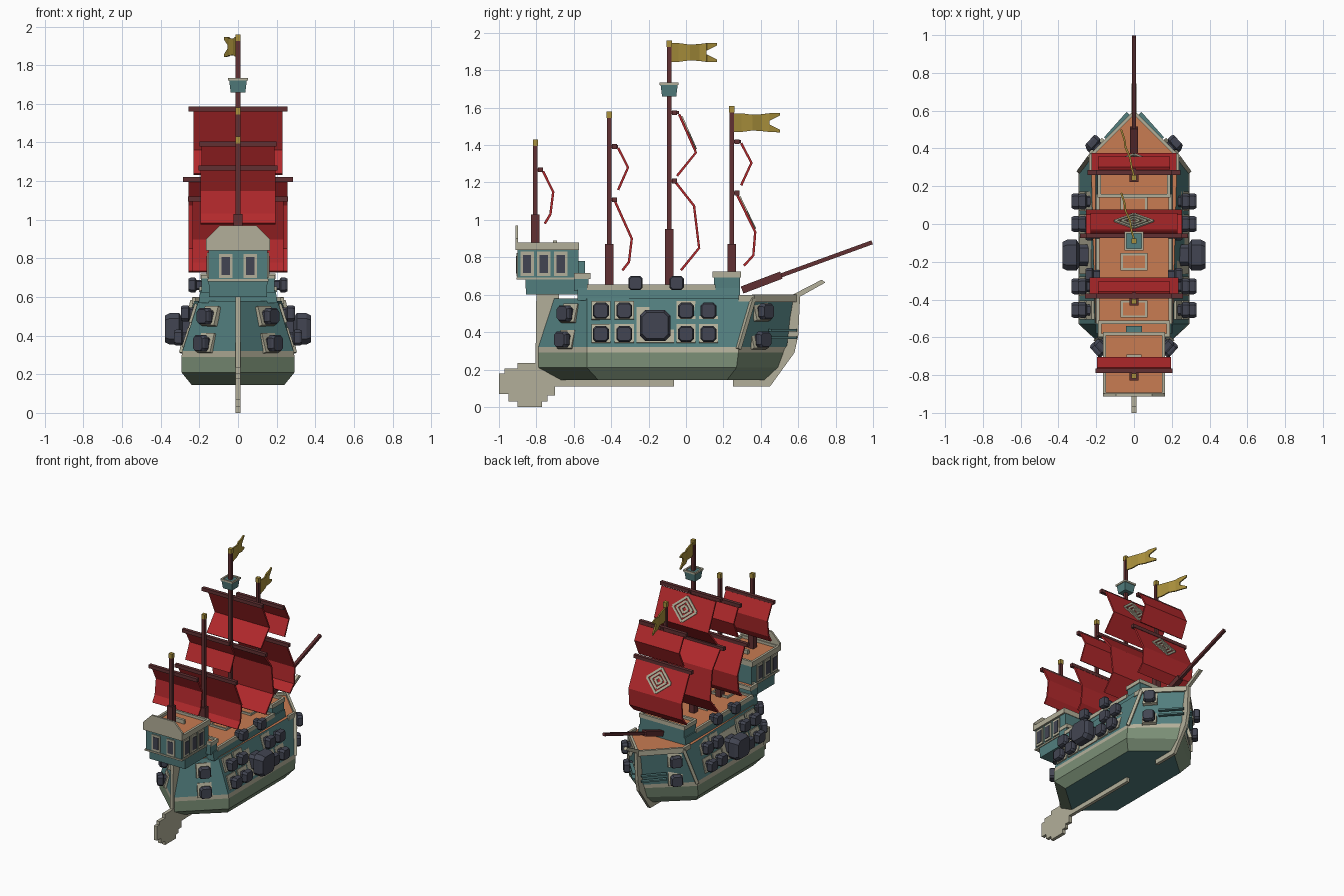
import bpy, bmesh, math
from mathutils import Vector, Matrix

default_cube = bpy.data.objects.get("Cube")
if default_cube:
    bpy.data.objects.remove(default_cube, do_unlink=True)


def make_material(name, red, green, blue):
    material = bpy.data.materials.new(name)
    material.use_nodes = True
    material.diffuse_color = (red, green, blue, 1)
    material.node_tree.nodes["Principled BSDF"].inputs["Base Color"].default_value = (red, green, blue, 1)
    return material


TEAL = make_material("teal_paint", .085, .21, .21)
BEIGE = make_material("beige_trim", .45, .43, .32)
GREEN = make_material("green_hull", .2, .28, .185)
ORANGE = make_material("orange_deck", .58, .2, .085)
RED = make_material("red_sailcloth", .45, .022, .025)
WOOD = make_material("dark_wood", .12, .03, .032)
GOLD = make_material("gold_cloth", .4, .28, .045)
IRON = make_material("dark_iron", .055, .06, .085)


def add_mesh(name, verts, faces, *materials):
    mesh = bpy.data.meshes.new(name)
    mesh.from_pydata(verts, [], faces)
    bm = bmesh.new()
    bm.from_mesh(mesh)
    bmesh.ops.recalc_face_normals(bm, faces=bm.faces)
    bm.to_mesh(mesh)
    bm.free()
    for material in materials:
        mesh.materials.append(material)
    obj = bpy.data.objects.new(name, mesh)
    bpy.context.collection.objects.link(obj)
    return obj


def loft(name, rings, *materials):
    """Closed solid through rings of equal point count."""
    n = len(rings[0])
    verts = [p for ring in rings for p in ring]
    faces = [(k * n + i, k * n + (i + 1) % n, (k + 1) * n + (i + 1) % n, (k + 1) * n + i)
             for k in range(len(rings) - 1) for i in range(n)]
    faces += [tuple(range(n)), tuple(range(len(verts) - n, len(verts)))]
    return add_mesh(name, verts, faces, *materials)


def rect(hx, y0, y1, z):
    return [(-hx, y0, z), (hx, y0, z), (hx, y1, z), (-hx, y1, z)]


def block(name, hx, y0, y1, z0, z1, material):
    return loft(name, [rect(hx, y0, y1, z0), rect(hx, y0, y1, z1)], material)


def plate(name, outline, half, material):
    """Thin centreline part from a side outline of (y, z)."""
    return loft(name, [[(x, y, z) for y, z in outline] for x in (-half, half)], material)


def bar(name, start, end, width, height, material):
    """Square bar between two points."""
    start, end = Vector(start), Vector(end)
    axis = (end - start).normalized()
    side = axis.cross(Vector((0, 0, 1)))
    side = side.normalized() if side.length > .01 else Vector((1, 0, 0))
    up = side.cross(axis)
    a, b = side * width / 2, up * height / 2
    return loft(name, [[p - a - b, p + a - b, p + a + b, p - a + b] for p in (start, end)], material)


def border(name, hx, y0, y1, z, width, height, material):
    """Four bars around a rectangle."""
    for s in (-1, 1):
        bar(name + "_side", (s * hx, y0, z), (s * hx, y1, z), width, height, material)
    for y in (y0, y1):
        bar(name + "_end", (-hx - width / 2, y, z), (hx + width / 2, y, z), width, height, material)


# Hull: pointed at both ends, leaning inward above the beige belt
def hull_ring(z, hx, bow_hx, stern_tip, stern, bow, bow_tip):
    return [(0, stern_tip, z), (hx, stern, z), (bow_hx, bow, z),
            (0, bow_tip, z), (-bow_hx, bow, z), (-hx, stern, z)]


hull = loft("hull", [hull_ring(.145, .24, .24, -.68, -.47, .22, .43),
                     hull_ring(.21, .293, .293, -.8, -.53, .27, .5),
                     hull_ring(.29, .293, .293, -.8, -.53, .28, .53),
                     hull_ring(.32, .288, .288, -.8, -.53, .28, .54),
                     hull_ring(.58, .205, .228, -.715, -.53, .36, .585)], TEAL, GREEN, BEIGE, ORANGE)
for face in hull.data.polygons:
    z = face.center.z
    face.material_index = 3 if z > .57 else 0 if z > .33 or z < .15 else 2 if z > .295 else 1

# Upper hull and decks
loft("upper_hull", [rect(.204, -.58, .29, .57), rect(.195, -.58, .29, .635)], TEAL)
block("main_deck", .185, -.57, .2, .63, .64, ORANGE)
border("main_rail", .192, -.52, .15, .64, .018, .03, BEIGE)
block("forecastle", .188, .15, .29, .62, .7, TEAL)
block("forecastle_deck", .18, .155, .285, .69, .705, ORANGE)
border("forecastle_rail", .185, .15, .285, .708, .018, .03, BEIGE)
block("quarterdeck", .188, -.6, -.52, .62, .695, TEAL)
block("quarterdeck_floor", .18, -.59, -.525, .69, .7, ORANGE)
border("quarterdeck_rail", .182, -.59, -.52, .7, .018, .03, BEIGE)
block("companion_hood", .042, -.585, -.54, .7, .78, TEAL)
for y in (.1, -.2, -.45):
    block("hatch", .06, y - .035, y + .035, .635, .65, ORANGE)
    border("hatch_frame", .065, y - .04, y + .04, .645, .012, .02, BEIGE)

# Stern castle
loft("castle_base", [rect(.15, -.855, -.56, .6), rect(.152, -.86, -.56, .69)], TEAL)
block("castle", .152, -.9, -.575, .68, .85, TEAL)
block("castle_deck", .155, -.9, -.58, .85, .86, ORANGE)
border("castle_rail", .156, -.9, -.58, .86, .018, .04, BEIGE)
block("castle_sill", .158, -.905, -.575, .68, .692, BEIGE)
block("rail_block", .04, -.71, -.69, .86, .89, BEIGE)
gable = [(-.165, .84), (.165, .84), (.165, .9), (.095, .97), (-.095, .97), (-.165, .9)]
loft("stern_gable", [[(x, y, z) for x, z in gable] for y in (-.912, -.898)], BEIGE)
for s in (-1, 1):
    for y in (-.85, -.76, -.67):
        for name, material, out, w, h in (("window_frame", BEIGE, .16, .036, .065),
                                          ("window_glass", IRON, .163, .022, .048)):
            bar(name, (s * .15, y, .765), (s * out, y, .765), w * 2, h * 2, material)
    for name, material, out, w, h in (("stern_window_frame", BEIGE, .907, .035, .062),
                                      ("stern_window_glass", IRON, .91, .022, .046)):
        bar(name, (s * .063, -.89, .76), (s * .063, -out, .76), w * 2, h * 2, material)

# Bow trim
for s in (-1, 1):
    bar("bow_rail", (s * .23, .36, .58), (0, .59, .58), .018, .04, BEIGE)
    bar("bow_side_rail", (s * .228, .28, .58), (s * .23, .365, .58), .018, .035, BEIGE)
    bar("bow_edge_trim", (s * .29, .28, .31), (s * .232, .36, .58), .022, .022, BEIGE)
    for z in (.37, .41):
        bar("bow_strake", (s * .15, .45, z), (s * .03, .585, z), .025, .012, TEAL)

# Keel, posts and rudder
plate("keel", [(-.78, .2), (-.66, .11), (-.065, .11), (-.065, .15), (-.6, .15)], .012, BEIGE)
plate("stern_post", [(-.805, .2), (-.8, .62), (-.68, .62), (-.68, .2)], .012, BEIGE)
plate("rudder", [(-1, .18), (-.97, .18), (-.97, .205), (-.9, .205), (-.9, .235), (-.79, .235), (-.66, .11),
                 (-.7, .11), (-.7, .06), (-.74, .06), (-.74, .03), (-.77, .03), (-.77, 0), (-.9, 0),
                 (-.9, .03), (-.95, .03), (-.95, .07), (-1, .07)], .013, BEIGE)
plate("stem", [(.25, .11), (.45, .11), (.58, .29), (.6, .38), (.61, .59), (.745, .665), (.725, .68),
               (.57, .6), (.54, .33), (.42, .15), (.25, .15)], .012, BEIGE)

# Masts: y, base, collar top, top
for y, base, collar, top in ((-.805, .86, 1.03, 1.43), (-.41, .64, .87, 1.58),
                             (-.09, .64, .95, 1.96), (.245, .7, .87, 1.61)):
    bar("mast_foot", (0, y, base), (0, y, collar), .045, .045, WOOD)
    bar("mast", (0, y, collar), (0, y, top - .03), .024, .024, WOOD)
    bar("mast_cap", (0, y, top - .035), (0, y, top), .028, .028, GOLD)
bar("bowsprit_foot", (0, .3, .625), (0, .51, .705), .04, .04, WOOD)
bar("bowsprit", (0, .5, .7), (0, .995, .88), .022, .022, WOOD)
loft("crows_nest", [rect(.038, -.128, -.052, 1.66), rect(.046, -.136, -.044, 1.725)], TEAL)
border("crows_nest_rim", .045, -.135, -.045, 1.727, .012, .014, BEIGE)


def emblem(top, bottom):
    """Concentric diamonds on the upper panel of a sail."""
    p, q = Vector((0, *top)), Vector((0, *bottom))
    down = (q - p).normalized()
    normal = Vector((0, -down.z, down.y))
    centre = (p + q) / 2 + normal * .009
    for r in (.1, .065, .03):
        corners = [centre + Vector((r, 0, 0)), centre + down * r * .9,
                   centre - Vector((r, 0, 0)), centre - down * r * .9]
        for i in range(4):
            a, b = corners[i], corners[(i + 1) % 4]
            along = (b - a).normalized()
            w = normal.cross(along) * .008
            t = normal * .004
            loft("sail_diamond", [[c - w - t, c + w - t, c + w + t, c - w + t] for c in (a, b)], BEIGE)


# Sails: mast y, yard half width, sail half width, emblem, folded profile (y, z)
sails = [(-.805, .205, .195, False, [(-.765, 1.26), (-.71, 1.15), (-.725, 1.03), (-.755, .98)]),
         (-.41, .2, .19, False, [(-.363, 1.385), (-.31, 1.28), (-.363, 1.16)]),
         (-.41, .26, .235, False, [(-.38, 1.1), (-.29, .9), (-.305, .775), (-.34, .73)]),
         (-.09, .255, .23, True, [(-.037, 1.565), (.053, 1.36), (-.048, 1.235)]),
         (-.09, .285, .255, False, [(-.055, 1.2), (.043, 1.075), (.07, .85), (-.027, .73)]),
         (.245, .2, .19, False, [(.295, 1.41), (.35, 1.305), (.295, 1.185)]),
         (.245, .245, .225, True, [(.273, 1.135), (.37, .935), (.36, .81), (.31, .755)])]
for mast_y, yard, half, marked, profile in sails:
    z = profile[0][1] + .008
    bar("yard", (-yard, mast_y + .028, z), (yard, mast_y + .028, z), .026, .026, WOOD)
    bar("yard_bracket", (0, mast_y, z), (0, profile[0][0], z), .02, .016, WOOD)
    verts = [(x, y, z) for y, z in profile for x in (-half, half)]
    sail = add_mesh("sail", verts, [(2 * i, 2 * i + 1, 2 * i + 3, 2 * i + 2)
                                    for i in range(len(profile) - 1)], RED)
    cloth = sail.modifiers.new("thickness", "SOLIDIFY")
    cloth.thickness, cloth.offset = .013, 0
    if marked:
        emblem(*profile[:2])


# Swallow-tailed flags, waving to one side
def flag(y, z):
    wave = [(0, 0, .05), (.04, -.012, .05), (.1, -.022, .042), (.15, -.045, .045), (.19, -.05, .05)]
    verts = [(x, y + d, z + s * h) for d, x, h in wave for s in (-1, 1)]
    faces = [(2 * i, 2 * i + 1, 2 * i + 3, 2 * i + 2) for i in range(len(wave) - 1)]
    for s in (-1, 1):
        n = len(verts)
        verts += [(x, y + d, z + s * h) for d, x, h in
                  ((.19, -.05, .05), (.245, -.068, .052), (.245, -.068, .038), (.19, -.05, .01))]
        faces.append((n, n + 1, n + 2, n + 3))
    cloth = add_mesh("flag", verts, faces, GOLD).modifiers.new("thickness", "SOLIDIFY")
    cloth.thickness, cloth.offset = .01, 0


flag(-.08, 1.895)
flag(.255, 1.52)


# Cannons: chamfered square barrels with a flared muzzle
def cannon(x, y, z, degrees, size, framed=True):
    place = Matrix.Translation((x, y, z)) @ Matrix.Rotation(math.radians(degrees), 4, "Z")
    rings = []
    for out, h in ((-.4, .7), (.5, .7), (.7, 1), (1.3, 1), (1.6, .85)):
        c = h * .65
        square = [(h, -c), (h, c), (c, h), (-c, h), (-h, c), (-h, -c), (-c, -h), (c, -h)]
        rings.append([place @ Vector((out * size, a * size, b * size)) for a, b in square])
    loft("cannon", rings, IRON)
    if framed:
        tilt = place @ Matrix.Rotation(math.radians(-17.5), 4, "Y")
        w = size * 1.22
        loft("gunport_frame", [[tilt @ Vector((o, a * w, b * w)) for a, b in
                                ((-1, -1), (1, -1), (1, 1), (-1, 1))] for o in (-.012, .012)], BEIGE)


for s in (-1, 1):
    face_out = 0 if s > 0 else 180
    for y in (-.455, -.33, 0, .12):
        cannon(s * .228, y, .515, face_out, .042)
        cannon(s * .264, y, .39, face_out, .042)
    cannon(s * .247, -.165, .435, face_out, .082)
    for y in (-.27, -.05):
        cannon(s * .195, y, .662, face_out, .038, False)
    for x, y, z, angle in ((.14, -.62, .5, -42), (.16, -.635, .36, -42),
                           (.185, .4, .51, 42), (.18, .385, .36, 42)):
        cannon(s * x, y, z, angle if s > 0 else 180 - angle, .042)
